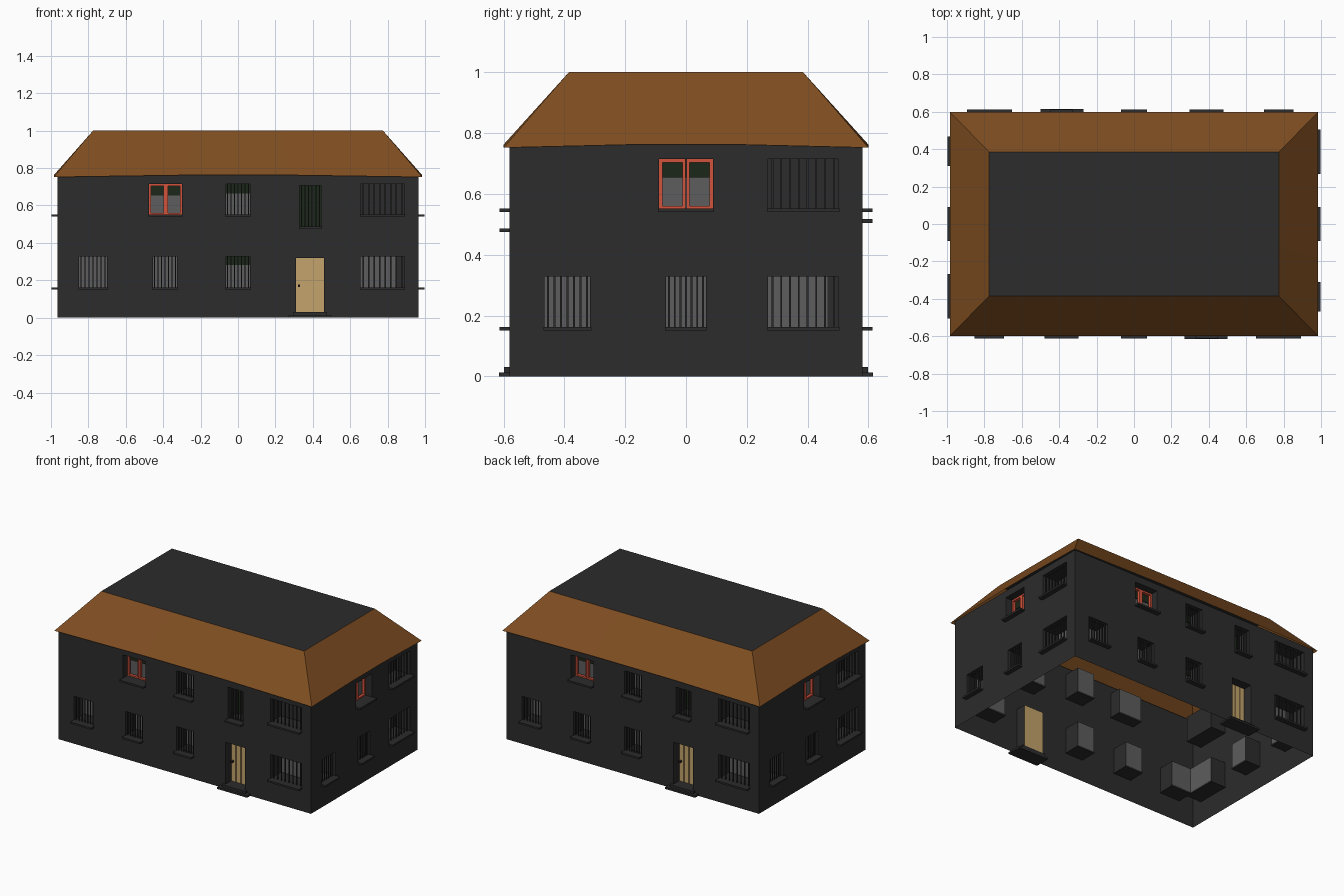
import bpy, bmesh, math
from mathutils import Matrix

if "Cube" in bpy.data.objects:
    bpy.data.objects.remove(bpy.data.objects["Cube"])

def material(name, rgb):
    m = bpy.data.materials.new(name)
    m.diffuse_color = (*rgb, 1)
    m.use_nodes = True
    m.node_tree.nodes["Principled BSDF"].inputs["Base Color"].default_value = m.diffuse_color
    return m

DARK = material("dark_plaster", (0.025, 0.025, 0.025))
GLASS = material("glass_grey", (0.11, 0.11, 0.11))
GREEN = material("blind_green", (0.012, 0.02, 0.009))
RED = material("frame_red", (0.65, 0.085, 0.045))
WOOD = material("door_wood", (0.55, 0.37, 0.15))
ROOF = material("roof_brown", (0.21, 0.075, 0.015))

HX, HY, TOP = 0.965, 0.58, 0.762   # wall half sizes and height

def quad(bm, *pts):
    bm.faces.new([bm.verts.new(p) for p in pts])

def box(bm, x0, x1, y0, y1, z0, z1):
    m = (Matrix.Translation(((x0 + x1) / 2, (y0 + y1) / 2, (z0 + z1) / 2))
         @ Matrix.Diagonal((x1 - x0, y1 - y0, z1 - z0, 1)))
    bmesh.ops.create_cube(bm, size=1, matrix=m)

def finish(name, bm, mat, matrix=None):
    if matrix:
        bm.transform(matrix)
    me = bpy.data.meshes.new(name)
    bm.to_mesh(me)
    bm.free()
    me.materials.append(mat)
    ob = bpy.data.objects.new(name, me)
    bpy.context.collection.objects.link(ob)
    return ob

def facade(side, half, dist, angle, openings):
    """One wall in local space: x along the wall, y inward, z up."""
    mats = dict(wall=DARK, sills=DARK, bars=DARK, glass=GLASS,
                blinds=GREEN, frames=RED, door=WOOD)
    bms = {k: bmesh.new() for k in mats}
    wall = bms["wall"]
    # wall sheet: grid of cells with the openings left out
    xs = sorted({-half, half, *[v for o in openings for v in o[1:3]]})
    zs = sorted({0, TOP, *[v for o in openings for v in o[3:5]]})
    for a, b in zip(xs, xs[1:]):
        for c, d in zip(zs, zs[1:]):
            mx, mz = (a + b) / 2, (c + d) / 2
            if not any(o[1] < mx < o[2] and o[3] < mz < o[4] for o in openings):
                quad(wall, (a, 0, c), (b, 0, c), (b, 0, d), (a, 0, d))
    bmesh.ops.remove_doubles(wall, verts=wall.verts, dist=1e-5)
    for kind, a, b, c, d, n, blind in openings:
        dep = {"door": 0.07, "wood": 0.08}.get(kind, 0.115)
        # reveals
        quad(wall, (a, 0, c), (b, 0, c), (b, dep, c), (a, dep, c))
        quad(wall, (a, dep, d), (b, dep, d), (b, 0, d), (a, 0, d))
        quad(wall, (a, 0, c), (a, dep, c), (a, dep, d), (a, 0, d))
        quad(wall, (b, 0, d), (b, dep, d), (b, dep, c), (b, 0, c))
        if kind == "door":
            # planks, knob and two steps
            quad(bms["door"], (a, dep, c), (b, dep, c), (b, dep, d), (a, dep, d))
            w = (b - a) / 4
            for i in range(4):
                box(bms["door"], a + i * w + .003, a + (i + 1) * w - .003,
                    dep - .008, dep - .001, c, d)
            box(bms["bars"], a + .01, a + .022, dep - .03, dep - .008, .165, .177)
            box(bms["sills"], a - .04, b + .04, -.035, dep, 0, .013)
            box(bms["sills"], a - .015, b + .015, -.018, dep, .013, c)
            continue
        pane = bms["wall" if kind == "dark" else "glass"]
        quad(pane, (a, dep, c), (b, dep, c), (b, dep, d), (a, dep, d))
        box(bms["sills"], a - .004, b + .004, -.033, dep, c - .01, c + .002)
        if blind:
            box(bms["blinds"], a, b, dep - .008, dep - .002, d - blind, d)
        if kind == "wood":
            # two casements side by side
            m, t, y0, y1 = (a + b) / 2, .011, dep - .03, dep - .01
            for l, r in ((a, m - .001), (m + .001, b)):
                box(bms["frames"], l, l + t, y0, y1, c, d)
                box(bms["frames"], r - t, r, y0, y1, c, d)
                box(bms["frames"], l + t, r - t, y0, y1, c, c + t)
                box(bms["frames"], l + t, r - t, y0, y1, d - t, d)
        else:
            # upright bars
            for i in range(n):
                x = a + (b - a) * (i + .5) / n
                box(bms["bars"], x - .003, x + .003, .012, .018, c, d)
    mat = Matrix.Rotation(angle, 4, 'Z') @ Matrix.Translation((0, -dist, 0))
    for k, bm in bms.items():
        if bm.faces:
            finish(f"{side}_{k}", bm, mats[k], mat)
        else:
            bm.free()

LO, HI = (.16, .328), (.55, .714)

def long_side(tall_sill):
    return [("bar", -.85, -.70, *LO, 7, 0), ("bar", -.455, -.325, *LO, 7, 0),
            ("bar", -.065, .065, *LO, 7, .045), ("door", .31, .46, .03, .32, 0, 0),
            ("bar", .655, .89, *LO, 8, 0),
            ("wood", -.475, -.30, *HI, 0, .06), ("bar", -.065, .065, *HI, 7, .05),
            ("bar", .33, .445, tall_sill, .706, 6, .706 - tall_sill),
            ("dark", .655, .89, *HI, 8, 0)]

SHORT = [("bar", -.465, -.315, *LO, 7, 0), ("bar", -.065, .065, *LO, 7, 0),
         ("bar", .27, .50, *LO, 8, 0),
         ("wood", -.088, .088, *HI, 0, .06), ("dark", .27, .50, *HI, 8, 0)]

facade("front", HX, HY, 0, long_side(.485))
facade("right", HY, HX, math.pi / 2, SHORT)
facade("back", HX, HY, math.pi, long_side(.515))
facade("left", HY, HX, -math.pi / 2, SHORT)

# roof slopes, with eaves that rise slightly mid-span
EX, EY, RX, RY, EZ = .985, .60, .775, .385, .752
bm = bmesh.new()
for half, out, rh, ro, ang in ((EX, EY, RX, RY, 0), (EY, EX, RY, RX, 90),
                               (EX, EY, RX, RY, 180), (EY, EX, RY, RX, 270)):
    rot = Matrix.Rotation(math.radians(ang), 4, 'Z')
    for f0, f1 in ((-1, -.3), (-.3, .3), (.3, 1)):
        z0, z1 = (EZ + (0 if abs(f) == 1 else .01) for f in (f0, f1))
        vs = [bm.verts.new(rot @ Matrix.Translation(p).to_translation()) for p in
              ((f0 * half, -out, z0), (f1 * half, -out, z1),
               (f1 * rh, -ro, 1), (f0 * rh, -ro, 1))]
        bm.faces.new(vs)
bmesh.ops.remove_doubles(bm, verts=bm.verts, dist=1e-5)
finish("roof_slopes", bm, ROOF)

# flat roof top
bm = bmesh.new()
quad(bm, (-RX, -RY, 1), (RX, -RY, 1), (RX, RY, 1), (-RX, RY, 1))
finish("roof_flat_top", bm, DARK)
